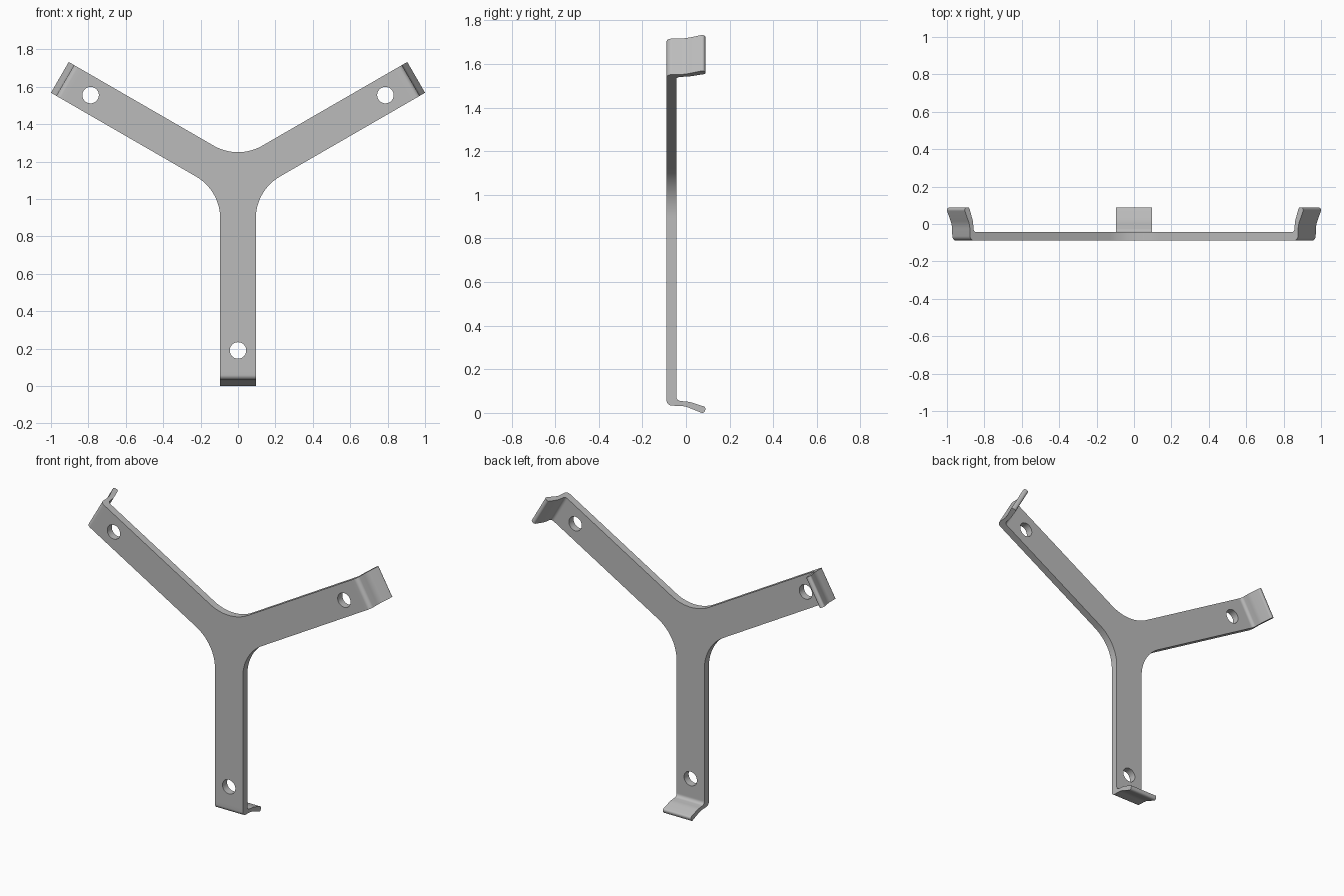
import bpy, bmesh, math
from mathutils import Vector

cube = bpy.data.objects.get("Cube")
if cube:
    bpy.data.objects.remove(cube, do_unlink=True)

# Main sizes
REACH, HALF_WIDTH = 1.1, 0.095
FRONT, BACK = -0.089, -0.044
LIP_START = 0.08
CENTRE = Vector((0, 0, REACH))
ANGLES = [math.radians(a) for a in (0, 120, 240)]

steel = bpy.data.materials.new("plain grey metal")
steel.use_nodes = True
GREY = (0.5, 0.5, 0.5, 1)
steel.diffuse_color = GREY
steel.node_tree.nodes["Principled BSDF"].inputs["Base Color"].default_value = GREY


def rounded(path, steps=8):
    """Closed 2D path of (x, y, radius) with arcs at its corners."""
    out = []
    for i, (x, y, r) in enumerate(path):
        p = Vector((x, y))
        if r == 0:
            out.append(p)
            continue
        a = (Vector(path[i - 1][:2]) - p).normalized()
        b = (Vector(path[(i + 1) % len(path)][:2]) - p).normalized()
        half = a.angle(b) / 2
        mid = p + (a + b).normalized() * r / math.sin(half)
        start = p + a * r / math.tan(half) - mid
        end = p + b * r / math.tan(half) - mid
        turn = start.angle(end)
        for k in range(steps + 1):
            t = k / steps
            out.append(mid + (start * math.sin((1 - t) * turn)
                              + end * math.sin(t * turn)) / math.sin(turn))
    return out


def arm_axes(angle):
    """Outward and sideways directions of an arm."""
    return (Vector((math.sin(angle), 0, -math.cos(angle))),
            Vector((math.cos(angle), 0, math.sin(angle))))


bm = bmesh.new()

# Three-armed flat plate with filleted inner corners
outline = []
for angle in ANGLES:
    out, side = arm_axes(angle)
    for s in (-1, 1):
        p = out * (REACH - LIP_START) + side * HALF_WIDTH * s
        outline.append((p.x, p.z, 0))
    gap = arm_axes(angle + math.radians(60))[0] * HALF_WIDTH / math.sin(math.radians(60))
    outline.append((gap.x, gap.z, 0.26))
outline = rounded(outline, 20)
front = [bm.verts.new(CENTRE + Vector((p.x, FRONT, p.y))) for p in outline]
back = [bm.verts.new(CENTRE + Vector((p.x, BACK, p.y))) for p in outline]
bm.faces.new(front)
bm.faces.new(back)
for i in range(len(outline)):
    j = (i + 1) % len(outline)
    # The arm ends stay open for the hooked lips
    if (outline[i] - outline[j]).length < HALF_WIDTH * 1.9 or \
            abs((outline[i] - outline[j]).length - 2 * HALF_WIDTH) > 0.001:
        bm.faces.new((front[i], front[j], back[j], back[i]))

# Hooked lip at each arm end: (depth, distance from the tip, radius)
lip = rounded([(FRONT, LIP_START, 0), (FRONT, 0.034, 0.025), (-0.005, 0.031, 0.12),
               (0.082, -0.004, 0.013), (0.093, 0.026, 0.013), (0.015, 0.051, 0.12),
               (BACK, 0.056, 0.02), (BACK, LIP_START, 0)])
for angle in ANGLES:
    out, side = arm_axes(angle)
    rows = [[bm.verts.new(CENTRE + out * (REACH - p.y) + side * HALF_WIDTH * s
                          + Vector((0, p.x, 0))) for p in lip] for s in (-1, 1)]
    for row in rows:
        bm.faces.new(row)
    for i in range(len(lip) - 1):
        bm.faces.new((rows[0][i], rows[0][i + 1], rows[1][i + 1], rows[1][i]))

bmesh.ops.remove_doubles(bm, verts=bm.verts, dist=0.0001)
bmesh.ops.recalc_face_normals(bm, faces=bm.faces)
mesh = bpy.data.meshes.new("three_arm_bracket")
bm.to_mesh(mesh)
bm.free()
mesh.materials.append(steel)
bracket = bpy.data.objects.new("three_arm_bracket", mesh)
bpy.context.collection.objects.link(bracket)

# Screw hole near each tip
bpy.ops.object.select_all(action='DESELECT')
for angle in ANGLES:
    bpy.ops.mesh.primitive_cylinder_add(
        vertices=40, radius=0.044, depth=0.1,
        location=CENTRE + arm_axes(angle)[0] * 0.91 + Vector((0, -0.067, 0)),
        rotation=(math.pi / 2, 0, 0))
    cutter = bpy.context.object
    cutter.name = "hole_cutter"
    cutter.hide_render = True
    cutter.data.materials.append(steel)
    cut = bracket.modifiers.new("screw hole", 'BOOLEAN')
    cut.operation, cut.solver, cut.object = 'DIFFERENCE', 'EXACT', cutter
    cutter.select_set(False)
    bpy.context.view_layer.objects.active = bracket
    bpy.ops.object.modifier_apply(modifier=cut.name)
    bpy.data.objects.remove(cutter, do_unlink=True)

bracket.select_set(True)
bpy.context.view_layer.objects.active = bracket
bpy.ops.object.shade_smooth_by_angle(angle=math.radians(35))
